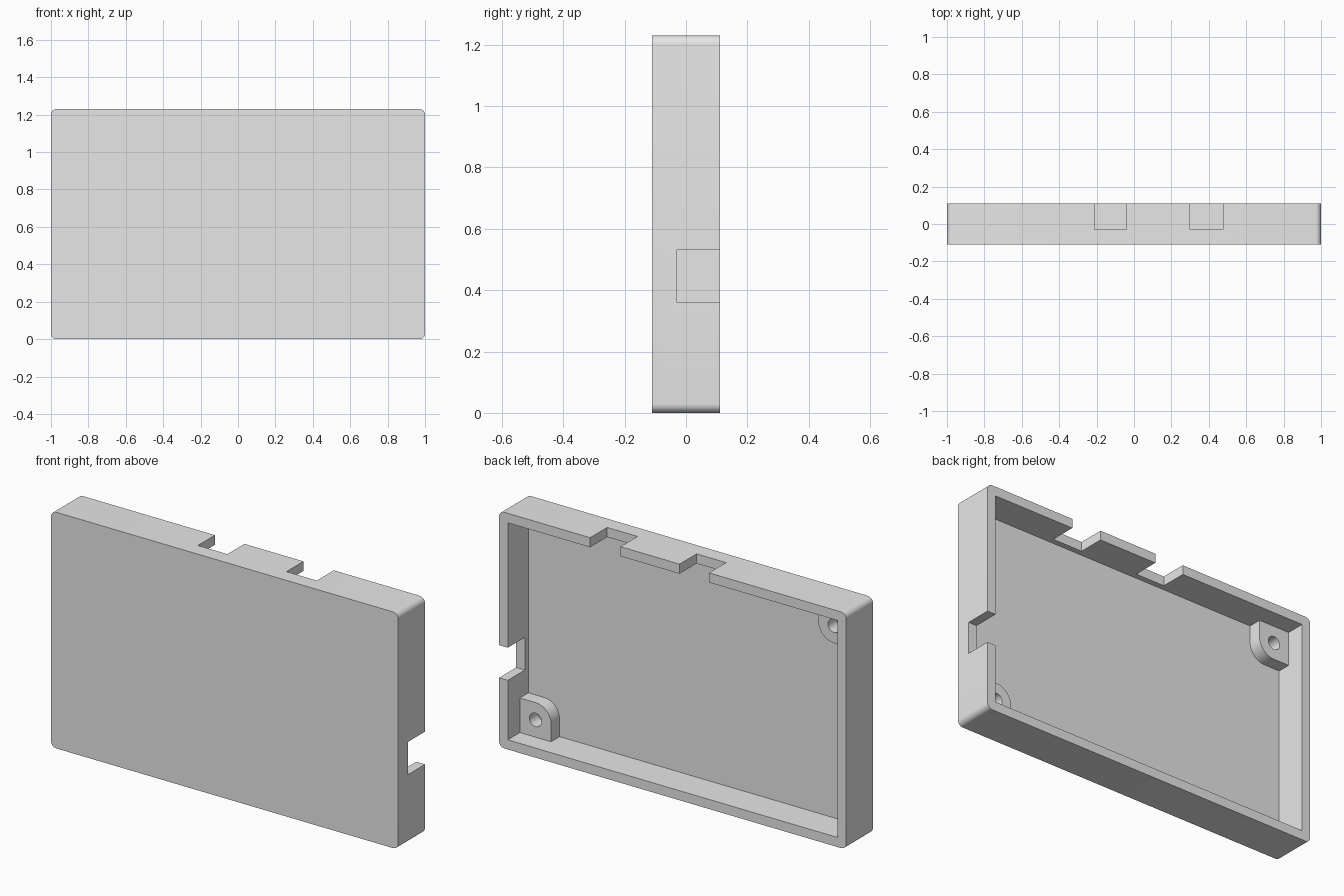
import bpy
import bmesh
import math

if "Cube" in bpy.data.objects:
    bpy.data.objects.remove(bpy.data.objects["Cube"], do_unlink=True)

W, H, D = 2.0, 1.23, 0.22      # outer size: x, z, y
WALL = 0.05
BACK = D / 2
FLOOR_Y = -BACK + WALL
NOTCH_Y = -0.03
POST_Y = 0.01
POST, BOSS_R, HOLE_R = 0.18, 0.09, 0.035

grey = bpy.data.materials.new("light grey")
grey.use_nodes = True
grey.diffuse_color = (0.8, 0.8, 0.8, 1)
grey.node_tree.nodes["Principled BSDF"].inputs["Base Color"].default_value = (0.8, 0.8, 0.8, 1)


def arc(cx, cz, r, start, end, steps):
    angles = [math.radians(start + (end - start) * i / steps) for i in range(steps + 1)]
    return [(cx + r * math.cos(a), cz + r * math.sin(a)) for a in angles]


def prism(name, outline, y0, y1):
    """Extrude an x-z outline from y0 to y1."""
    bm = bmesh.new()
    face = bm.faces.new([bm.verts.new((x, y0, z)) for x, z in outline])
    moved = bmesh.ops.extrude_face_region(bm, geom=[face])["geom"]
    bmesh.ops.translate(bm, vec=(0, y1 - y0, 0),
                        verts=[v for v in moved if isinstance(v, bmesh.types.BMVert)])
    bmesh.ops.recalc_face_normals(bm, faces=bm.faces)
    mesh = bpy.data.meshes.new(name)
    bm.to_mesh(mesh)
    bm.free()
    obj = bpy.data.objects.new(name, mesh)
    obj.data.materials.append(grey)
    bpy.context.collection.objects.link(obj)
    return obj


def rect(x0, x1, z0, z1):
    return [(x0, z0), (x1, z0), (x1, z1), (x0, z1)]


def select_only(obj):
    bpy.ops.object.select_all(action='DESELECT')
    obj.select_set(True)
    bpy.context.view_layer.objects.active = obj


def cut(obj, cutter):
    """Subtract the cutter and discard it."""
    cutter.hide_render = True
    mod = obj.modifiers.new("cut", 'BOOLEAN')
    mod.operation = 'DIFFERENCE'
    mod.solver = 'EXACT'
    mod.object = cutter
    select_only(obj)
    bpy.ops.object.modifier_apply(modifier=mod.name)
    bpy.data.objects.remove(cutter, do_unlink=True)


def smooth(obj):
    select_only(obj)
    bpy.ops.object.shade_smooth_by_angle(angle=math.radians(30))


# Tray body with rounded outer corners
R = 0.03
outline = []
for cx, cz, start in ((W / 2 - R, H - R, 0), (R - W / 2, H - R, 90),
                      (R - W / 2, R, 180), (W / 2 - R, R, 270)):
    outline += arc(cx, cz, R, start, start + 90, 8)
tray = prism("tray_body", outline, -BACK, BACK)

# Hollow interior, open at the back
cut(tray, prism("cavity_cutter", rect(WALL - W / 2, W / 2 - WALL, WALL, H - WALL),
                FLOOR_Y, BACK + 0.1))

# Notches in the top wall and the left wall
for x0, x1 in ((-0.21, -0.04), (0.30, 0.475)):
    cut(tray, prism("top_notch_cutter", rect(x0, x1, H - 0.07, H + 0.1), NOTCH_Y, BACK + 0.1))
cut(tray, prism("side_notch_cutter", rect(W / 2 - 0.07, W / 2 + 0.1, 0.36, 0.53),
                NOTCH_Y, BACK + 0.1))
smooth(tray)

# Screw posts in two opposite corners, slightly embedded in the walls
E = 0.01
profile = [(-E, POST), (-E, -E), (POST, -E)] + arc(BOSS_R, BOSS_R, BOSS_R, 0, 90, 16)
hole = arc(BOSS_R, BOSS_R, HOLE_R, 0, 350, 35)
for name, side in (("lower_left_post", 1), ("upper_right_post", -1)):
    def place(points):
        return [(side * (W / 2 - WALL - u), H / 2 + side * (WALL + v - H / 2))
                for u, v in points]
    post = prism(name, place(profile), FLOOR_Y - E, POST_Y)
    cut(post, prism("hole_cutter", place(hole), FLOOR_Y - 0.1, POST_Y + 0.1))
    smooth(post)
